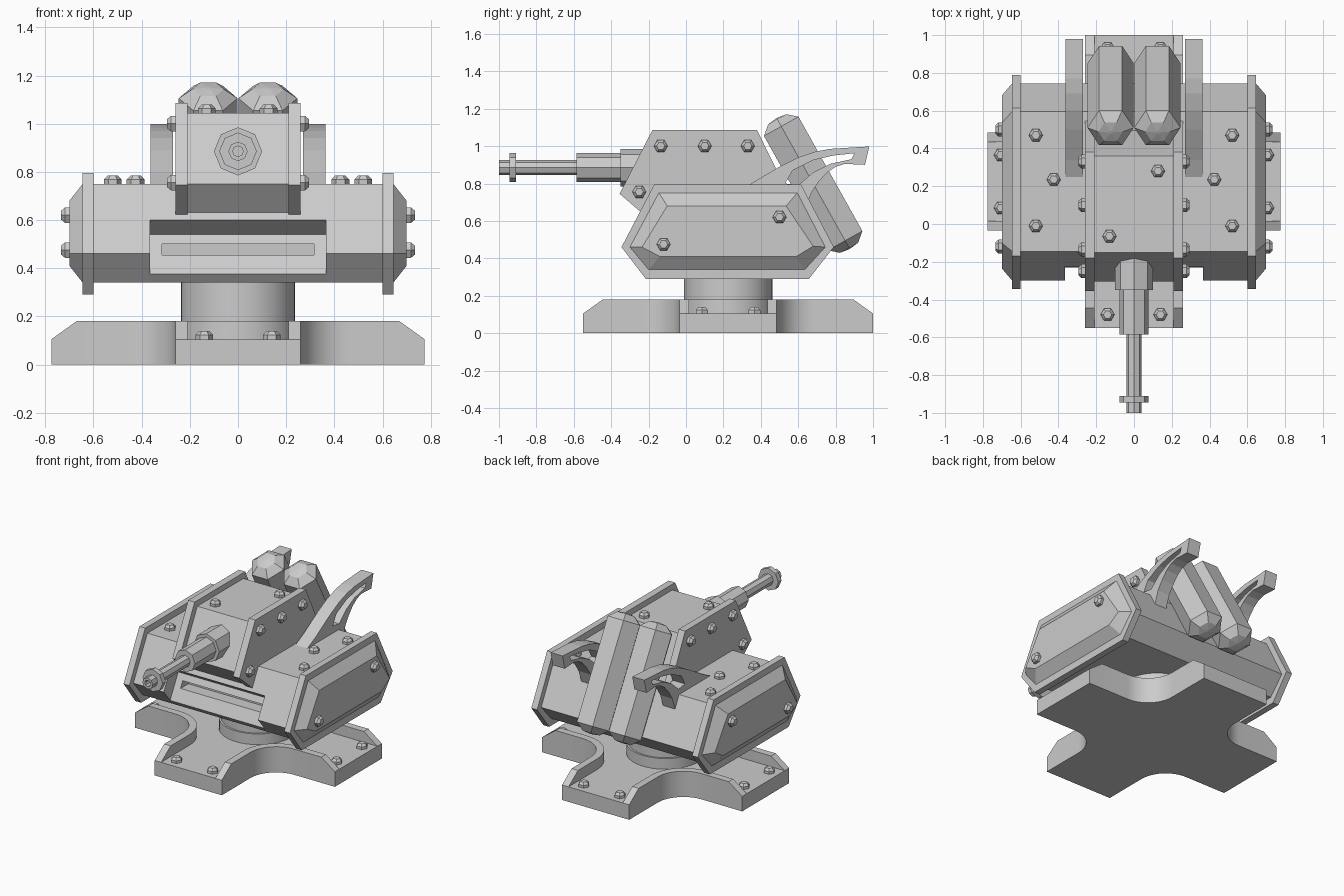
import bpy, bmesh
from math import sin, cos, pi, radians
from mathutils import Vector, Matrix

if "Cube" in bpy.data.objects:
    bpy.data.objects.remove(bpy.data.objects["Cube"])


def loft(name, rings, matrix=Matrix()):
    """Skin a list of equal-length point rings and cap both ends."""
    bm = bmesh.new()
    loops = [[bm.verts.new(matrix @ Vector(p)) for p in r] for r in rings]
    n = len(loops[0])
    for a, b in zip(loops, loops[1:]):
        for i in range(n):
            j = (i + 1) % n
            bm.faces.new((a[i], a[j], b[j], b[i]))
    bm.faces.new(loops[0])
    bm.faces.new(loops[-1])
    bmesh.ops.recalc_face_normals(bm, faces=bm.faces)
    me = bpy.data.meshes.new(name)
    bm.to_mesh(me)
    bm.free()
    ob = bpy.data.objects.new(name, me)
    bpy.context.collection.objects.link(ob)
    return ob


def side_loft(name, sections):
    """Loft (x, [(y, z)...]) sections along x."""
    return loft(name, [[(x, y, z) for y, z in prof] for x, prof in sections])


def lathe(name, prof, n, matrix):
    """Revolve (radius, height) points with n sides about local z."""
    return loft(name, [[(r * cos(2 * pi * i / n), r * sin(2 * pi * i / n), h)
                        for i in range(n)] for r, h in prof], matrix)


def bolt(name, loc, axis):
    rot = Vector(axis).to_track_quat('Z', 'Y').to_matrix().to_4x4()
    lathe(name, [(.037, -.005), (.037, .018), (.022, .034)], 6,
          Matrix.Translation(loc) @ rot)


def cut(ob, cutter):
    cutter.hide_render = True
    m = ob.modifiers.new("cut", 'BOOLEAN')
    m.object, m.operation, m.solver = cutter, 'DIFFERENCE', 'EXACT'
    bpy.context.view_layer.objects.active = ob
    bpy.ops.object.modifier_apply(modifier=m.name)
    bpy.data.objects.remove(cutter)


def smooth(ob):
    bpy.ops.object.select_all(action='DESELECT')
    ob.select_set(True)
    bpy.context.view_layer.objects.active = ob
    bpy.ops.object.shade_smooth_by_angle(angle=radians(30))


# Cross-shaped base: recessed floor plus four raised corner rims
CY, W, L, R, T = .225, .26, .775, .2, .05


def corner(inset):
    c, r, w = W + R, R + inset, W - inset
    arc = [(c + r * cos(a), c + r * sin(a))
           for a in (radians(270 - 90 * i / 12) for i in range(13))]
    return [(L, w), (.67, w)] + arc + [(w, .67), (w, L)]


def turn(p, k, z):
    v = Matrix.Rotation(k * pi / 2, 3, 'Z') @ Vector((p[0], p[1], z))
    return v + Vector((0, CY, 0))


inner, outer = corner(T), corner(0)
floor = [turn(p, k, 0) for k in range(4) for p in inner]
loft("base_floor", [floor, [p + Vector((0, 0, .105)) for p in floor]])
for k in range(4):
    rings = []
    for i, (o, n) in enumerate(zip(outer, inner)):
        h = .105 if i in (0, len(outer) - 1) else .18
        rings.append([turn(o, k, 0), turn(o, k, h), turn(n, k, h), turn(n, k, 0)])
    smooth(loft("base_rim", rings))
    for s in (-.14, .14):
        bolt("base_bolt", turn((.705, s), k, .105), (0, 0, 1))

# Swivel column
smooth(lathe("swivel_column", [(.25, .10), (.25, .18), (.237, .18), (.237, .345)],
             48, Matrix.Translation((0, CY, 0))))

# Hull: centre block with recessed slotted front, and armoured side pods
centre = [(-.145, .75), (-.225, .60), (-.14, .54), (-.23, .375), (-.20, .34),
          (.635, .34), (.745, .46), (.595, .75)]
hull = side_loft("hull_centre", [(-.365, centre), (.365, centre)])
slot = [(-.25, .455), (-.25, .50), (-.10, .50), (-.10, .455)]
cut(hull, side_loft("slot_cutter", [(-.315, slot), (.315, slot)]))

pod = [(-.30, .46), (-.145, .75), (.595, .75), (.745, .46), (.635, .34), (-.20, .34)]
flange = [(-.345, .46), (-.17, .795), (.615, .795), (.79, .46), (.657, .29), (-.215, .29)]
face = [(-.235, .46), (-.10, .68), (.535, .68), (.68, .465), (.59, .41), (-.14, .41)]

# Turret profiles
plate = [(-.355, .745), (-.18, 1.085), (.38, 1.085), (.55, .74), (.50, .62), (-.21, .62)]
body = [(-.305, .75), (-.15, 1.045), (.36, 1.045), (.50, .74), (.48, .62), (-.20, .62)]
side_loft("turret_body", [(-.21, body), (.21, body)])

# Rear fin profile and its curved slot
fin = [(.22, .735), (.34, .795), (.50, .89), (.60, .94), (.69, .97), (.77, .985), (.98, .998),
       (.957, .90), (.85, .905), (.80, .89), (.755, .86), (.71, .81), (.67, .75),
       (.63, .64), (.40, .60)]
fin_slot = [(.53, .80), (.57, .87), (.68, .925), (.79, .95), (.90, .962),
            (.885, .93), (.77, .905), (.68, .86), (.60, .79)]

tilt = Matrix.Rotation(radians(29.2), 4, 'X')
for s in (-1, 1):
    side_loft("side_pod", [(s * x, p) for x, p in (
        (.365, pod), (.60, pod), (.60, flange), (.645, flange), (.645, pod), (.70, face))])
    side_loft("turret_side_plate", [(s * .21, plate), (s * .26, plate)])
    f = side_loft("rear_fin", [(s * .27, fin), (s * .363, fin)])
    cut(f, side_loft("fin_cutter", [(s * .2, fin_slot), (s * .45, fin_slot)]))
    # Tilted hexagonal canister
    lathe("canister", [(.01, -.40), (.065, -.393), (.122, -.35), (.122, .35),
                       (.065, .393), (.01, .40)], 6,
          Matrix.Translation((s * .124, .68, .80)) @ tilt)
    # Bolts
    for y, z in ((.50, .62), (-.12, .475)):
        bolt("pod_side_bolt", (s * .70, y, z), (s, 0, 0))
    for x, y in ((.52, .47), (.425, .235), (.52, -.01)):
        bolt("pod_top_bolt", (s * x, y, .75), (0, 0, 1))
    for y, z in ((-.135, 1.0), (.10, 1.0), (.33, 1.0), (-.25, .755)):
        bolt("turret_side_bolt", (s * .26, y, z), (s, 0, 0))
bolt("turret_top_bolt", (.127, .28, 1.045), (0, 0, 1))
bolt("turret_top_bolt", (-.13, -.065, 1.045), (0, 0, 1))

# Gun barrel with collar, sleeve, muzzle ring and bore
lathe("gun_barrel", [(.10, .10), (.10, .35), (.077, .35), (.077, .585), (.04, .585),
                     (.04, .91), (.078, .91), (.078, .945), (.04, .945), (.04, 1.0),
                     (.022, 1.0), (.022, .95)], 8,
      Matrix.Translation((0, 0, .885)) @ Matrix.Rotation(pi / 2, 4, 'X'))
